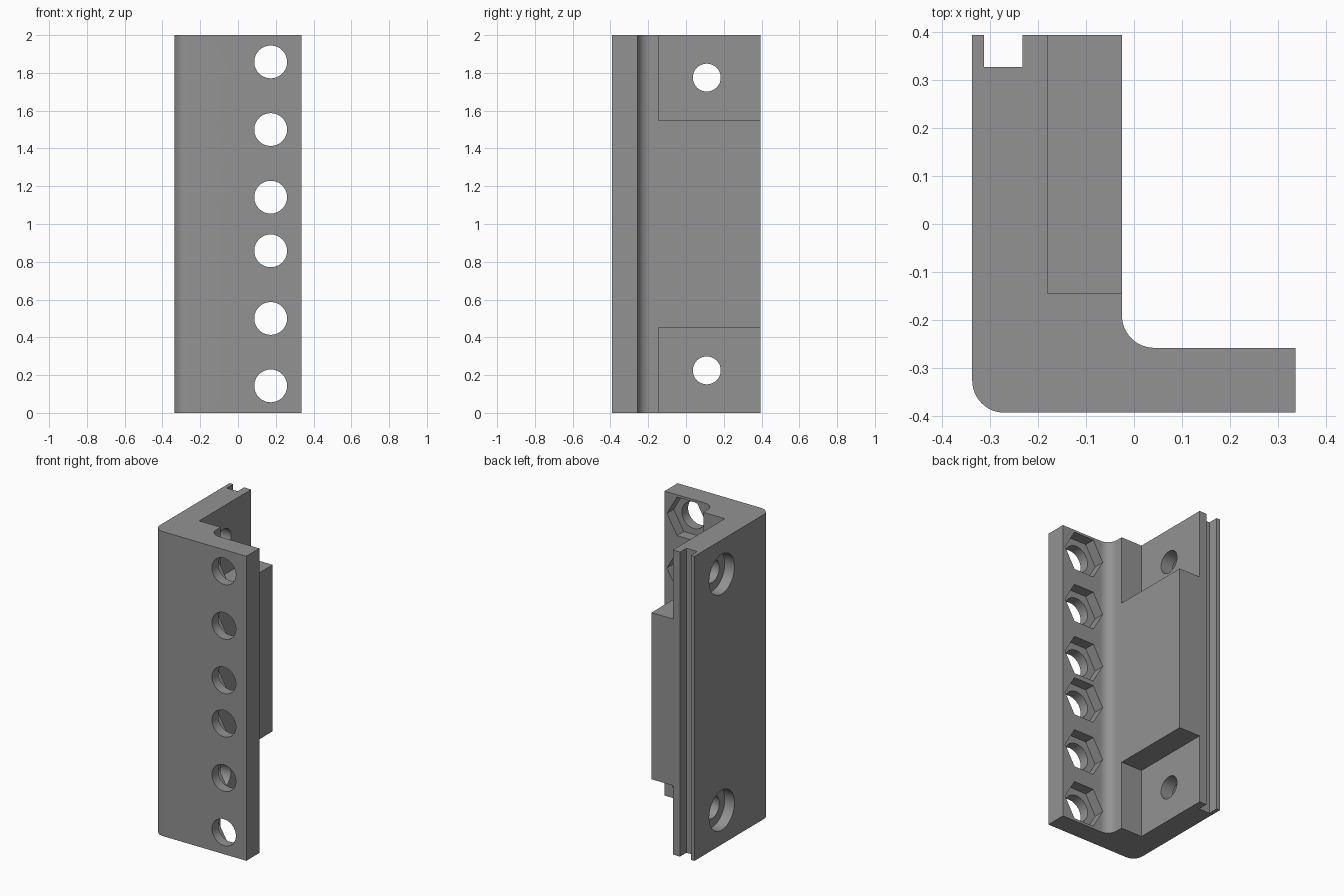
import bpy, bmesh, math
from mathutils import Matrix, Vector

if "Cube" in bpy.data.objects:
    bpy.data.objects.remove(bpy.data.objects["Cube"])

H = 2.0
grey = bpy.data.materials.new("mid_grey")
grey.diffuse_color = (0.29, 0.29, 0.29, 1)
grey.use_nodes = True
grey.node_tree.nodes["Principled BSDF"].inputs["Base Color"].default_value = grey.diffuse_color


def finish(name, bm):
    bmesh.ops.recalc_face_normals(bm, faces=bm.faces)
    me = bpy.data.meshes.new(name)
    bm.to_mesh(me)
    bm.free()
    me.materials.append(grey)
    ob = bpy.data.objects.new(name, me)
    bpy.context.collection.objects.link(ob)
    return ob


def arc(cx, cy, r, a0, a1, n=12):
    return [(cx + r * math.cos(math.radians(a0 + (a1 - a0) * i / n)),
             cy + r * math.sin(math.radians(a0 + (a1 - a0) * i / n)))
            for i in range(n + 1)]


def box(name, lo, hi):
    bm = bmesh.new()
    lo, hi = Vector(lo), Vector(hi)
    m = Matrix.Translation((lo + hi) / 2) @ Matrix.Diagonal((*(hi - lo), 1))
    bmesh.ops.create_cube(bm, size=1, matrix=m)
    return finish(name, bm)


def prism(name, axis, a, b, centre, r, sides):
    # Cylinder or hexagon running from a to b along x or y
    bm = bmesh.new()
    mid = (a + b) / 2
    if axis == 'X':
        m = Matrix.Translation((mid, *centre)) @ Matrix.Rotation(math.pi / 2, 4, 'Y')
    else:
        m = Matrix.Translation((centre[0], mid, centre[1])) @ Matrix.Rotation(math.pi / 2, 4, 'X')
    # Turn hexagons so that their points lie along x
    if sides == 6:
        m = m @ Matrix.Rotation(math.pi / 2, 4, 'Z')
    bmesh.ops.create_cone(bm, cap_ends=True, segments=sides, radius1=r,
                          radius2=r, depth=b - a, matrix=m)
    if sides == 6:
        # Keep the points on x whatever the start angle of the primitive
        if max(v.co.x for v in bm.verts) - centre[0] < r * 0.95:
            bmesh.ops.rotate(bm, cent=(centre[0], mid, centre[1]), verts=bm.verts,
                             matrix=Matrix.Rotation(math.pi / 6, 3, 'Y'))
    return finish(name, bm)


# L-shaped body with rounded corners and a slot in its back edge
X0, X1, Y0, Y1, R = -0.337, 0.336, -0.393, 0.394, 0.067
outline = (arc(X0 + R, Y0 + R, R, 180, 270)
           + [(X1, Y0), (X1, -0.258)]
           + arc(-0.025 + R, -0.258 + R, R, 270, 180)
           + [(-0.025, Y1), (-0.232, Y1), (-0.232, 0.327),
              (-0.312, 0.327), (-0.312, Y1), (X0, Y1)])
bm = bmesh.new()
face = bm.faces.new([bm.verts.new((x, y, 0)) for x, y in outline])
ext = bmesh.ops.extrude_face_region(bm, geom=[face])
bmesh.ops.translate(bm, vec=(0, 0, H),
                    verts=[g for g in ext["geom"] if isinstance(g, bmesh.types.BMVert)])
body = finish("angle_bracket", bm)

cutters = []
# Corner pockets at both ends
for z0, z1 in ((-0.1, 0.453), (1.547, 2.1)):
    cutters.append(box("end_pocket_cutter", (-0.18, -0.145, z0), (0.2, 0.6, z1)))
# Counterbored mounting holes in the side wall
for z in (0.225, 1.775):
    cutters.append(prism("mounting_hole_cutter", 'X', -0.5, 0.1, (0.11, z), 0.074, 32))
    cutters.append(prism("counterbore_cutter", 'X', -0.5, X0 + 0.07, (0.11, z), 0.131, 40))
# Round holes with hexagonal nut pockets in the front flange
for z in (0.143, 0.5, 0.858, 1.142, 1.5, 1.858):
    cutters.append(prism("flange_hole_cutter", 'Y', -0.6, -0.2, (0.173, z), 0.087, 32))
    cutters.append(prism("nut_pocket_cutter", 'Y', -0.328, -0.15, (0.173, z), 0.146, 6))

bpy.context.view_layer.objects.active = body
for c in cutters:
    mod = body.modifiers.new("cut", 'BOOLEAN')
    mod.operation = 'DIFFERENCE'
    mod.solver = 'EXACT'
    mod.object = c
    bpy.ops.object.modifier_apply(modifier=mod.name)
for c in cutters:
    bpy.data.objects.remove(c, do_unlink=True)

body.select_set(True)
bpy.ops.object.shade_smooth_by_angle(angle=math.radians(30))
